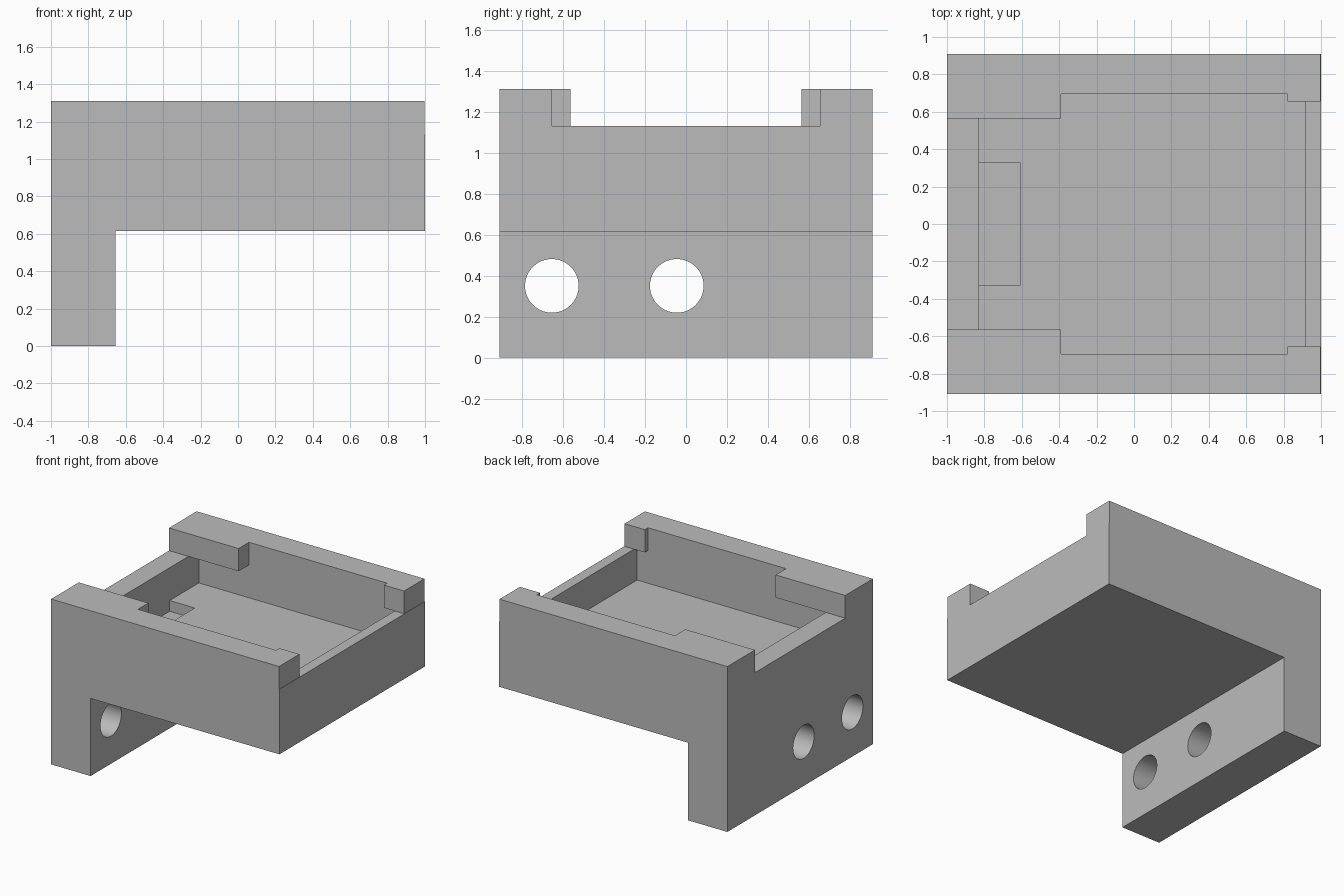
import bpy
import bmesh
import math
from mathutils import Matrix, Vector

if "Cube" in bpy.data.objects:
    bpy.data.objects.remove(bpy.data.objects["Cube"], do_unlink=True)

grey = bpy.data.materials.new("plain_grey")
grey.use_nodes = True
grey.diffuse_color = (0.5, 0.5, 0.5, 1)
grey.node_tree.nodes["Principled BSDF"].inputs["Base Color"].default_value = grey.diffuse_color


def to_object(name, bm):
    bmesh.ops.recalc_face_normals(bm, faces=bm.faces)
    mesh = bpy.data.meshes.new(name)
    bm.to_mesh(mesh)
    bm.free()
    mesh.materials.append(grey)
    obj = bpy.data.objects.new(name, mesh)
    bpy.context.collection.objects.link(obj)
    return obj


def prism(name, points, offset):
    """Extrude a closed outline of 3D points along an offset."""
    bm = bmesh.new()
    face = bm.faces.new([bm.verts.new(p) for p in points])
    new = bmesh.ops.extrude_face_region(bm, geom=[face])["geom"]
    verts = [g for g in new if isinstance(g, bmesh.types.BMVert)]
    bmesh.ops.translate(bm, verts=verts, vec=Vector(offset))
    return to_object(name, bm)


def box(name, x0, x1, half_y, z0, z1):
    outline = [(x0, -half_y, z0), (x1, -half_y, z0), (x1, half_y, z0), (x0, half_y, z0)]
    return prism(name, outline, (0, 0, z1 - z0))


def bore(name, y, z, radius):
    bm = bmesh.new()
    turn = Matrix.Translation((-0.83, y, z)) @ Matrix.Rotation(math.pi / 2, 4, "Y")
    bmesh.ops.create_cone(bm, cap_ends=True, segments=64, radius1=radius,
                          radius2=radius, depth=0.6, matrix=turn)
    return to_object(name, bm)


def cut(target, cutter):
    mod = target.modifiers.new(cutter.name, "BOOLEAN")
    mod.operation = "DIFFERENCE"
    mod.solver = "EXACT"
    mod.object = cutter
    bpy.context.view_layer.objects.active = target
    bpy.ops.object.modifier_apply(modifier=mod.name)
    bpy.data.objects.remove(cutter, do_unlink=True)


# Tray block with a hanging mounting leg, as one L-shaped profile
HALF_Y, RIM, TOP, FLOOR = 0.91, 1.13, 1.31, 0.87
profile = [(-1, 0), (-0.655, 0), (-0.655, 0.615), (1, 0.615), (1, TOP), (-1, TOP)]
tray = prism("tray_bracket", [(x, -HALF_Y, z) for x, z in profile], (0, 2 * HALF_Y, 0))

# Upper opening, stepped so that four corner lips remain
side = [(-1.1, 0.565), (-0.39, 0.565), (-0.39, 0.695), (0.82, 0.695),
        (0.82, 0.655), (0.997, 0.655), (0.997, 1), (1.1, 1)]
outline = [(x, -y, RIM) for x, y in side] + [(x, y, RIM) for x, y in reversed(side)]
cut(tray, prism("opening_cutter", outline, (0, 0, 0.4)))

# Pocket running under the lips, and the shallow recess in its floor
cut(tray, box("pocket_cutter", -0.83, 0.915, 0.695, FLOOR, RIM))
cut(tray, box("recess_cutter", -0.83, -0.61, 0.33, FLOOR - 0.085, FLOOR + 0.1))

# Two mounting holes through the leg
for y in (-0.655, -0.045):
    cut(tray, bore("hole_cutter", y, 0.35, 0.131))

bpy.ops.object.select_all(action="DESELECT")
tray.select_set(True)
bpy.context.view_layer.objects.active = tray
bpy.ops.object.shade_smooth_by_angle(angle=math.radians(30))
